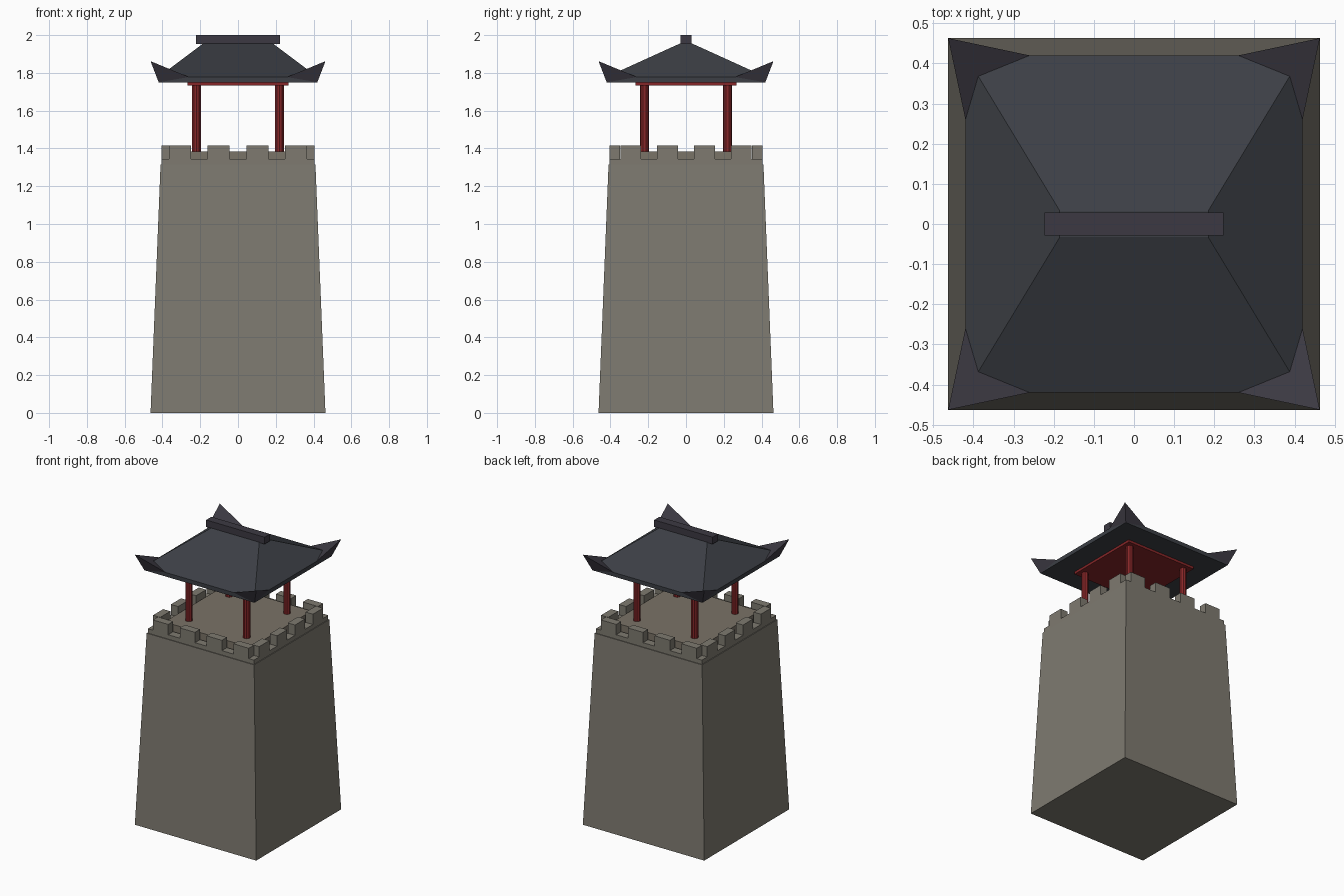
import bpy, bmesh, math

if "Cube" in bpy.data.objects:
    bpy.data.objects.remove(bpy.data.objects["Cube"])


def material(name, rgb):
    m = bpy.data.materials.new(name)
    lin = [(c / 255 / 12.92) if c < 10 else ((c / 255 + 0.055) / 1.055) ** 2.4 for c in rgb]
    m.diffuse_color = (*lin, 1)
    m.use_nodes = True
    m.node_tree.nodes["Principled BSDF"].inputs["Base Color"].default_value = m.diffuse_color
    return m


STONE = material("grey stone", (126, 122, 112))
DECK = material("deck stone", (122, 115, 103))
RED = material("red lacquer", (134, 38, 40))
TILE = material("slate tile", (60, 63, 69))
TRIM = material("ridge tile", (60, 57, 66))


def finish(bm, name, *mats):
    bmesh.ops.recalc_face_normals(bm, faces=bm.faces)
    me = bpy.data.meshes.new(name)
    bm.to_mesh(me)
    bm.free()
    for m in mats:
        me.materials.append(m)
    ob = bpy.data.objects.new(name, me)
    bpy.context.collection.objects.link(ob)
    return ob


def add_box(bm, x0, x1, y0, y1, z0, z1, flare=1.0):
    """Box whose bottom is scaled by flare."""
    lo = [bm.verts.new((x * flare, y * flare, z0)) for x, y in ((x0, y0), (x1, y0), (x1, y1), (x0, y1))]
    hi = [bm.verts.new((x, y, z1)) for x, y in ((x0, y0), (x1, y0), (x1, y1), (x0, y1))]
    bm.faces.new(lo)
    bm.faces.new(hi)
    for i in range(4):
        j = (i + 1) % 4
        bm.faces.new((lo[i], lo[j], hi[j], hi[i]))


def box(name, mat, *dims, **kw):
    bm = bmesh.new()
    add_box(bm, *dims, **kw)
    return finish(bm, name, mat)


# Tapered stone tower and raised deck
T = 0.41
box("tower_body", STONE, -T, T, -T, T, 0, 1.315, flare=0.463 / T)
box("deck", DECK, -0.33, 0.33, -0.33, 0.33, 1.31, 1.383)

# Parapet: low wall plus four merlons on every side
O, I = 0.405, 0.35
bm = bmesh.new()
for s in (-1, 1):
    a, b = sorted((s * O, s * I))
    add_box(bm, -O, O, a, b, 1.31, 1.345)
    add_box(bm, a, b, -I, I, 1.31, 1.345)
    for k in (-1.5, -0.5, 0.5, 1.5):
        add_box(bm, k * 0.205 - 0.058, k * 0.205 + 0.058, a, b, 1.312, 1.416)
        add_box(bm, a, b, k * 0.195 - 0.055, k * 0.195 + 0.055, 1.312, 1.416)
finish(bm, "parapet", STONE)

# Four red columns and the ceiling plate
for sx in (-1, 1):
    for sy in (-1, 1):
        bpy.ops.mesh.primitive_cylinder_add(vertices=10, radius=0.024, depth=0.365,
                                            location=(sx * 0.22, sy * 0.22, 1.5625))
        ob = bpy.context.object
        ob.name = "column"
        ob.data.materials.append(RED)
box("ceiling_plate", RED, -0.267, 0.267, -0.267, 0.267, 1.733, 1.752)

# Hipped roof with upturned corners, built one quarter turn at a time
bm = bmesh.new()
E = 0.42
Q = {}
for sx in (-1, 1):
    for sy in (-1, 1):
        Q[sx, sy] = [bm.verts.new((sx * x, sy * y, z)) for x, y, z in (
            (0.185, 0.033, 1.955),   # 0 ridge end
            (0.388, 0.368, 1.803),   # 1 hip foot
            (0.26, E, 1.778),        # 2 front eave
            (E, 0.26, 1.778),        # 3 side eave
            (0.463, 0.463, 1.862),   # 4 corner tip
            (E, E, 1.75))]           # 5 soffit corner
        r, h, f, s, t, c = Q[sx, sy]
        bm.faces.new((h, f, t, s)).material_index = 1
        bm.faces.new((f, c, t)).material_index = 1
        bm.faces.new((s, t, c)).material_index = 1
for k in (-1, 1):
    for a, b, e in ((Q[-1, k], Q[1, k], 2), (Q[k, -1], Q[k, 1], 3)):
        bm.faces.new((a[0], a[1], a[e], b[e], b[1], b[0]))
        bm.faces.new((a[e], a[5], b[5], b[e]))
for i in (0, 5):
    bm.faces.new([Q[k][i] for k in ((-1, -1), (1, -1), (1, 1), (-1, 1))])
finish(bm, "roof", TILE, TRIM)

# Ridge beam
box("ridge", TRIM, -0.223, 0.223, -0.029, 0.029, 1.952, 2.0)
